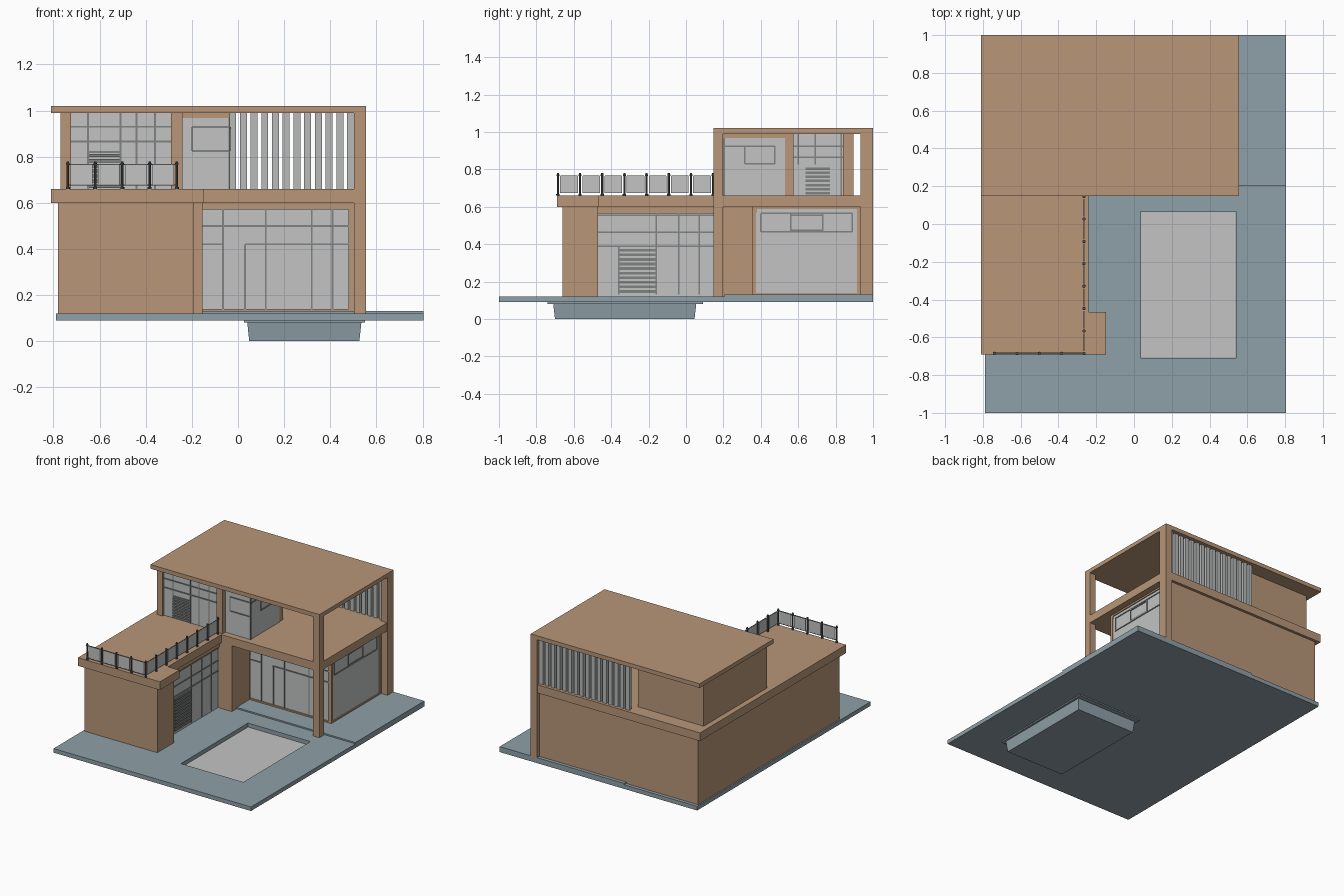
import bpy, bmesh, math
from mathutils import Matrix


def mat(name, r, g, b):
    m = bpy.data.materials.new(name)
    m.diffuse_color = (r, g, b, 1)
    return m


WOOD = mat("warm_render", 0.48, 0.305, 0.19)
STONE = mat("blue_grey_paving", 0.275, 0.352, 0.392)
GLASS = mat("pale_glass", 0.54, 0.55, 0.545)
FRAME = mat("grey_frame", 0.22, 0.225, 0.225)
POST = mat("dark_metal", 0.08, 0.085, 0.092)
SLAT = mat("light_grey_slat", 0.48, 0.49, 0.49)


def finish(name, bm, material):
    me = bpy.data.meshes.new(name)
    bm.to_mesh(me)
    bm.free()
    me.materials.append(material)
    ob = bpy.data.objects.new(name, me)
    bpy.context.collection.objects.link(ob)
    return ob


def boxes(name, material, *dims):
    """One object made of boxes given as (x0, x1, y0, y1, z0, z1)."""
    bm = bmesh.new()
    for x0, x1, y0, y1, z0, z1 in dims:
        m = Matrix.Translation(((x0 + x1) / 2, (y0 + y1) / 2, (z0 + z1) / 2))
        bmesh.ops.create_cube(bm, size=1, matrix=m @ Matrix.Diagonal((x1 - x0, y1 - y0, z1 - z0, 1)))
    return finish(name, bm, material)


def glazing(name, facing, pos, a0, a1, z0, z1, rails=(), mullions=(), grille=None):
    """Glass pane facing 'x' or 'y', with rails (z, a0, a1), mullions (a, z0, z1), slatted grille."""
    def span(p, q, zz0, zz1, t):
        if facing == 'x':
            return (pos - t, pos + t, p, q, zz0, zz1)
        return (p, q, pos - t, pos + t, zz0, zz1)
    boxes(name + "_glass", GLASS, span(a0, a1, z0, z1, 0.004))
    w = 0.004
    bars = [span(p, q, z - w, z + w, 0.009) for z, p, q in rails]
    bars += [span(a - w, a + w, p, q, 0.008) for a, p, q in mullions]
    boxes(name + "_frame", FRAME, *bars)
    if grille:
        p, q, g0, g1, n = grille
        step = (g1 - g0) / n
        boxes(name + "_grille", FRAME,
              *[span(p, q, g0 + i * step, g0 + (i + 0.6) * step, 0.012) for i in range(n)])


# Paved ground with pool opening
ground = boxes("ground_slab", STONE, (-0.79, 0.805, -1, 1, 0.09, 0.12))
cutter = boxes("pool_cutter", STONE, (0.035, 0.54, -0.71, 0.065, 0.05, 0.2))
mod = ground.modifiers.new("pool_hole", 'BOOLEAN')
mod.operation = 'DIFFERENCE'
mod.solver = 'EXACT'
mod.object = cutter
bpy.context.view_layer.objects.active = ground
bpy.ops.object.modifier_apply(modifier=mod.name)
bpy.data.objects.remove(cutter)
boxes("raised_paving", STONE, (-0.2, 0.805, 0.205, 1, 0.118, 0.13))

# Pool basin, tapered downwards, with lip and water
basin = boxes("pool_basin", STONE, (0.04, 0.535, -0.71, 0.055, 0, 0.082))
for v in basin.data.vertices:
    if v.co.z < 0.01:
        v.co.x = 0.2875 + (v.co.x - 0.2875) * 0.965
        v.co.y = -0.3275 + (v.co.y + 0.3275) * 0.975
boxes("pool_lip", STONE, (0.025, 0.55, -0.74, 0.09, 0.081, 0.0905))
boxes("pool_water", GLASS, (0.037, 0.538, -0.708, 0.063, 0.086, 0.092))

# Ground floor walls
boxes("front_left_block", WOOD, (-0.78, -0.19, -0.66, -0.47, 0.12, 0.6))
boxes("lower_left_wall", WOOD, (-0.78, -0.75, -0.47, 0.975, 0.12, 0.6))
boxes("lower_back_wall", WOOD, (-0.75, 0.5, 0.95, 0.975, 0.12, 0.6))
boxes("courtyard_pier", WOOD, (-0.29, -0.155, 0.15, 0.36, 0.12, 0.6))
boxes("lower_window_surround", WOOD,
      (-0.29, -0.255, -0.47, 0.15, 0.565, 0.6),
      (-0.155, 0.505, 0.355, 0.38, 0.57, 0.6), (-0.155, 0.505, 0.355, 0.38, 0.13, 0.14),
      (0.48, 0.505, 0.355, 0.375, 0.13, 0.6), (0.48, 0.505, 0.915, 0.95, 0.13, 0.6),
      (0.48, 0.505, 0.375, 0.915, 0.588, 0.6), (0.48, 0.505, 0.375, 0.915, 0.13, 0.14))

# Ground floor windows
glazing("courtyard_window", 'x', -0.27, -0.47, 0.15, 0.12, 0.57,
        rails=[(0.555, -0.47, 0.15), (0.465, -0.47, 0.15), (0.39, -0.47, 0.15)],
        mullions=[(-0.36, 0.13, 0.39), (-0.16, 0.13, 0.57), (-0.04, 0.13, 0.57), (0.07, 0.13, 0.57)],
        grille=(-0.36, -0.16, 0.14, 0.385, 10))
glazing("patio_window", 'y', 0.368, -0.155, 0.49, 0.13, 0.58,
        rails=[(0.5, -0.155, 0.49), (0.42, -0.155, -0.065), (0.42, 0.03, 0.49)],
        mullions=[(-0.065, 0.14, 0.57), (0.03, 0.14, 0.42), (0.12, 0.14, 0.57),
                  (0.32, 0.14, 0.57), (0.41, 0.14, 0.57)])
glazing("side_window", 'x', 0.494, 0.37, 0.92, 0.135, 0.59,
        rails=[(0.565, 0.4, 0.89), (0.467, 0.4, 0.89), (0.555, 0.56, 0.73), (0.475, 0.56, 0.73)],
        mullions=[(0.4, 0.465, 0.565), (0.89, 0.465, 0.565), (0.56, 0.465, 0.565), (0.73, 0.465, 0.565)])

# Floor slab, terrace, roof and corner columns
boxes("upper_floor_slab", WOOD, (-0.81, 0.553, 0.15, 0.995, 0.6, 0.66))
boxes("terrace_slab", WOOD, (-0.81, -0.24, -0.69, 0.15, 0.6, 0.66),
      (-0.24, -0.148, -0.69, -0.465, 0.6, 0.66))
boxes("roof", WOOD, (-0.81, 0.555, 0.147, 1, 0.99, 1.02))
boxes("corner_columns", WOOD, (0.503, 0.555, 0.147, 0.197, 0.12, 1.0),
      (0.503, 0.555, 0.932, 1, 0.12, 1.0))

# Upper floor walls
boxes("upper_left_wall", WOOD, (-0.77, -0.745, 0.165, 0.895, 0.66, 0.99))
boxes("upper_back_wall", WOOD, (-0.745, -0.24, 0.87, 0.895, 0.66, 0.99))
boxes("upper_posts", WOOD, (-0.77, -0.725, 0.165, 0.2, 0.66, 0.99),
      (-0.29, -0.24, 0.165, 0.205, 0.66, 0.99), (-0.29, -0.24, 0.84, 0.895, 0.66, 0.99))
boxes("glass_box_back_wall", WOOD, (-0.29, -0.04, 0.53, 0.575, 0.66, 0.99))
boxes("glass_box_cap", WOOD, (-0.24, -0.035, 0.19, 0.53, 0.967, 0.99))

# Upper floor windows
glazing("terrace_window", 'y', 0.185, -0.73, -0.285, 0.66, 0.99,
        rails=[(0.93, -0.725, -0.29), (0.865, -0.725, -0.29), (0.82, -0.65, -0.51)],
        mullions=[(-0.65, 0.66, 0.99), (-0.51, 0.66, 0.99), (-0.44, 0.66, 0.99), (-0.36, 0.66, 0.99)],
        grille=(-0.65, -0.51, 0.665, 0.82, 7))
glazing("glass_box_front", 'y', 0.2, -0.24, -0.04, 0.66, 0.967,
        rails=[(0.928, -0.2, -0.04), (0.825, -0.2, -0.04)],
        mullions=[(-0.2, 0.825, 0.928), (-0.038, 0.66, 0.967)])
glazing("glass_box_side", 'x', -0.04, 0.2, 0.53, 0.66, 0.967,
        rails=[(0.925, 0.2, 0.475), (0.83, 0.315, 0.475)],
        mullions=[(0.315, 0.83, 0.925), (0.475, 0.83, 0.925)])
glazing("rear_terrace_window", 'x', -0.26, 0.575, 0.84, 0.66, 0.99,
        rails=[(0.925, 0.575, 0.84), (0.865, 0.575, 0.84)],
        mullions=[(0.6, 0.825, 0.99), (0.69, 0.825, 0.99), (0.83, 0.66, 0.99)],
        grille=(0.64, 0.77, 0.665, 0.82, 7))

# Vertical louvre screen at the back of the upper terrace
boxes("louvre_screen", SLAT,
      *[(0.473 - 0.0465 * i, 0.503 - 0.0465 * i, 0.95, 0.975, 0.66, 0.99) for i in range(16)])

# Terrace railing: round posts, glass panels, thin rails
front = [(-0.738 + 0.1183 * i, -0.685) for i in range(5)]
side = [(-0.265, -0.685 + 0.1186 * i) for i in range(8)]
bm = bmesh.new()
for x, y in front + side[1:]:
    for r, z0, z1 in ((0.006, 0.66, 0.78), (0.009, 0.66, 0.668), (0.008, 0.765, 0.773)):
        bmesh.ops.create_cone(bm, cap_ends=True, segments=10, radius1=r, radius2=r, depth=z1 - z0,
                              matrix=Matrix.Translation((x, y, (z0 + z1) / 2)))
posts = finish("railing_posts", bm, POST)
panels, rails = [], []
for run in (front, side):
    for (xa, ya), (xb, yb) in zip(run, run[1:]):
        gx, gy = (0.012, -0.003) if xb > xa else (-0.003, 0.012)
        panels.append((xa + gx, xb - gx, ya + gy, yb - gy, 0.675, 0.765))
        for z in (0.675, 0.763):
            rails.append((xa + gx * 0.4, xb - gx * 0.4, ya + gy * 1.2, yb - gy * 1.2, z, z + 0.005))
boxes("railing_glass", GLASS, *panels)
boxes("railing_rails", FRAME, *rails)
